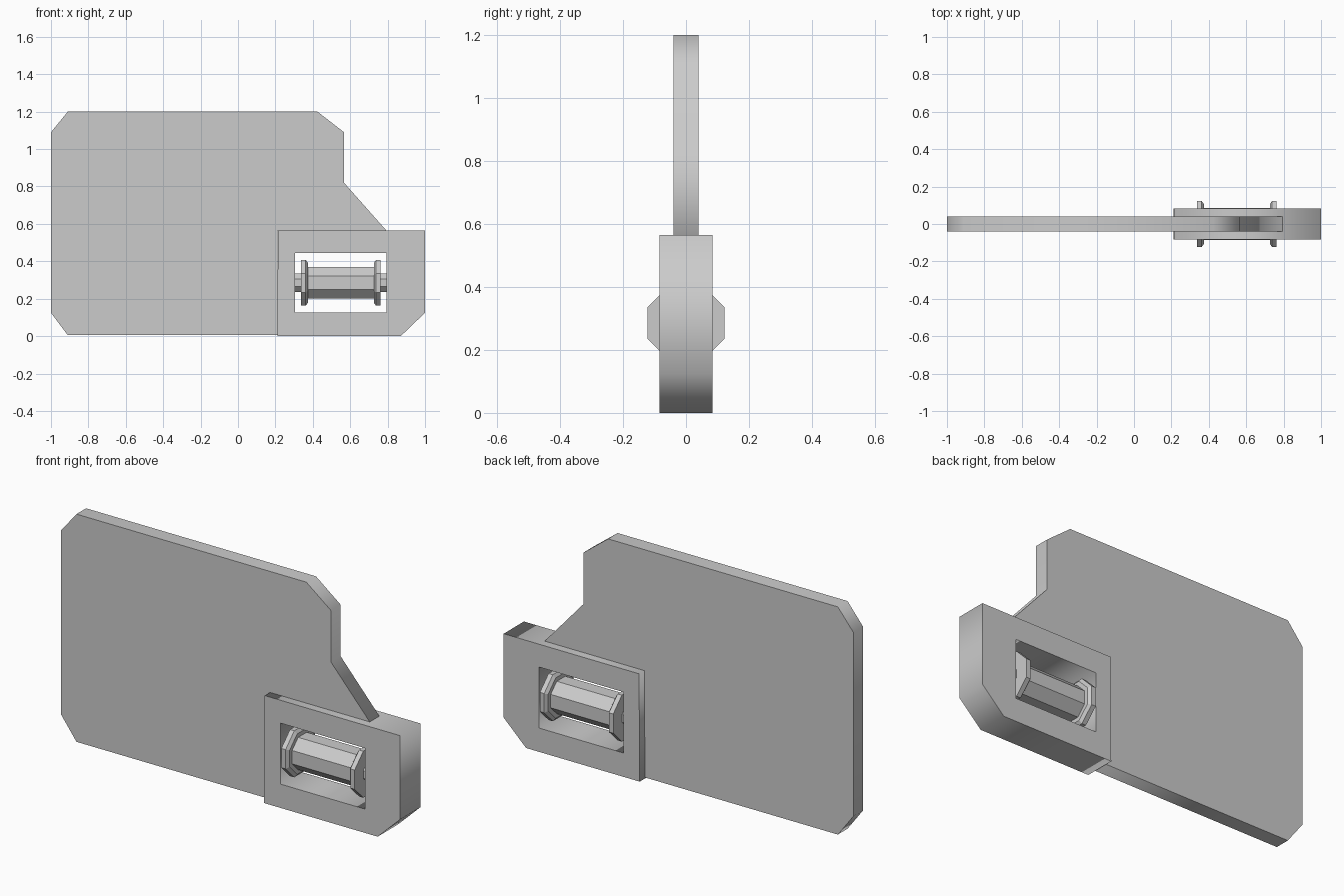
import bpy, bmesh
from math import cos, sin, pi

if "Cube" in bpy.data.objects:
    bpy.data.objects.remove(bpy.data.objects["Cube"])


def slab(name, loops, half_thickness):
    """Extrude x/z outlines along y; extra loops become holes."""
    curve = bpy.data.curves.new(name + "_outline", 'CURVE')
    curve.dimensions = '2D'
    curve.fill_mode = 'BOTH'
    curve.extrude = half_thickness
    for pts in loops:
        spline = curve.splines.new('POLY')
        spline.points.add(len(pts) - 1)
        for p, (x, z) in zip(spline.points, pts):
            p.co = (x, z, 0, 1)
        spline.use_cyclic_u = True
    obj = bpy.data.objects.new(name, curve)
    bpy.context.collection.objects.link(obj)
    obj.rotation_euler = (pi / 2, 0, 0)
    bpy.ops.object.select_all(action='DESELECT')
    obj.select_set(True)
    bpy.context.view_layer.objects.active = obj
    bpy.ops.object.convert(target='MESH')
    return bpy.context.view_layer.objects.active


def lathe_x(name, profile, z, sides=8):
    """Sweep (x, apothem) stations around an axis along x, flat side up."""
    bm = bmesh.new()
    rings = []
    for x, apothem in profile:
        r = apothem / cos(pi / sides)
        angles = [(i + 0.5) * 2 * pi / sides for i in range(sides)]
        rings.append([bm.verts.new((x, r * cos(a), z + r * sin(a))) for a in angles])
    for a, b in zip(rings, rings[1:]):
        for i in range(sides):
            j = (i + 1) % sides
            bm.faces.new((a[i], a[j], b[j], b[i]))
    bm.faces.new(rings[0])
    bm.faces.new(rings[-1])
    bmesh.ops.recalc_face_normals(bm, faces=bm.faces)
    mesh = bpy.data.meshes.new(name)
    bm.to_mesh(mesh)
    bm.free()
    obj = bpy.data.objects.new(name, mesh)
    bpy.context.collection.objects.link(obj)
    return obj


# Thin main plate with clipped corners, notched around the housing
slab("plate", [[(-0.91, 0.005), (0.212, 0.005), (0.212, 0.565), (0.793, 0.565),
                (0.567, 0.82), (0.567, 1.09), (0.425, 1.2), (-0.91, 1.2),
                (-1, 1.09), (-1, 0.125)]], 0.04)

# Thicker housing with a rectangular window
slab("roller_housing", [
    [(0.21, 0), (0.87, 0), (1, 0.125), (1, 0.565), (0.214, 0.565)],
    [(0.305, 0.125), (0.305, 0.445), (0.795, 0.445), (0.795, 0.125)]], 0.084)

# Octagonal roller: axle, flange and barrel, mirrored about its centre
centre = 0.55
half = [(-0.247, 0.05), (-0.213, 0.05), (-0.213, 0.122), (-0.188, 0.122),
        (-0.176, 0.106), (-0.176, 0.085)]
profile = [(centre + x, r) for x, r in half]
profile += [(centre - x, r) for x, r in reversed(half)]
lathe_x("roller", profile, 0.285)
